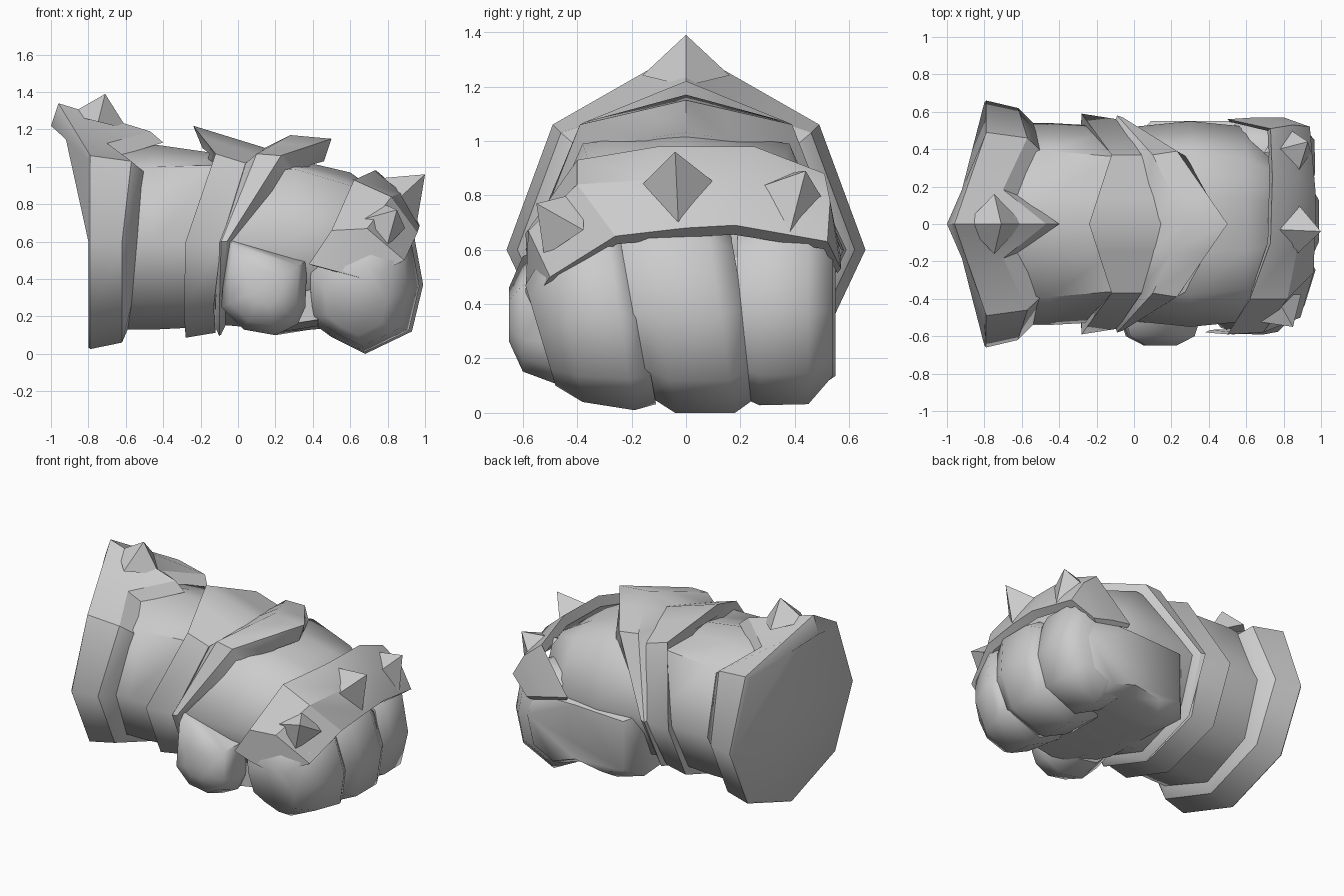
import bpy, bmesh, math
from mathutils import Vector

old = bpy.data.objects.get("Cube")
if old:
    bpy.data.objects.remove(old, do_unlink=True)

metal = bpy.data.materials.new("plain_grey")
metal.use_nodes = True
GREY = (0.6, 0.6, 0.6, 1)
metal.diffuse_color = GREY
metal.node_tree.nodes["Principled BSDF"].inputs["Base Color"].default_value = GREY

MID = 0.6  # height of the arm axis


def finish(name, bm, angle):
    bmesh.ops.recalc_face_normals(bm, faces=bm.faces)
    mesh = bpy.data.meshes.new(name)
    bm.to_mesh(mesh)
    bm.free()
    mesh.materials.append(metal)
    obj = bpy.data.objects.new(name, mesh)
    bpy.context.collection.objects.link(obj)
    bpy.ops.object.select_all(action="DESELECT")
    obj.select_set(True)
    bpy.context.view_layer.objects.active = obj
    bpy.ops.object.shade_smooth_by_angle(angle=math.radians(angle))


def loft(name, rings, angle=50):
    """Skin a row of closed point rings and cap both ends."""
    bm = bmesh.new()
    rows = [[bm.verts.new(p) for p in points] for points in rings]
    count = len(rows[0])
    for a, b in zip(rows, rows[1:]):
        for i in range(count):
            j = (i + 1) % count
            bm.faces.new((a[i], a[j], b[j], b[i]))
    bm.faces.new(rows[0])
    bm.faces.new(rows[-1])
    finish(name, bm, angle)


def ring(xs, r, top, shoulder=None, notch=None):
    """Mirrored arm section; xs run top, shoulder, side, lower, bottom."""
    d = r * math.sqrt(0.5)
    sy, sz = shoulder or (d, MID + d * 0.95)
    crest = Vector((xs[0], 0, top))
    upper = Vector((xs[1], sy, sz))
    between = crest.lerp(upper, 0.4)
    if notch is not None:
        between.x = notch
    half = [crest, between, upper, Vector((xs[2], r, MID)),
            Vector((xs[3], d, MID - d * 0.88)), Vector((xs[4], 0, MID - r * 0.87))]
    return half + [Vector((p.x, -p.y, p.z)) for p in half[-2:0:-1]]


def blob(name, profile, centre, stations, lean=0):
    """Rounded side profile, scaled about its centre along y."""
    cx, cz = centre
    loft(name, [[(cx + (x - cx) * s, y - lean * (z - cz), cz + (z - cz) * s)
                 for x, z in profile] for y, s in stations], 60)


def spike(name, base, apex, size, roll=0):
    """Four sided pyramid with its base square to its axis."""
    base, apex = Vector(base), Vector(apex)
    axis = (apex - base).normalized()
    side = axis.cross(Vector((0, 1, 0))).normalized()
    across = axis.cross(side)
    bm = bmesh.new()
    tip = bm.verts.new(apex)
    turns = [math.radians(roll + 90 * i) for i in range(4)]
    foot = [bm.verts.new(base - axis * 0.03 + (side * math.cos(t) + across * math.sin(t)) * size)
            for t in turns]
    for i in range(4):
        bm.faces.new((foot[i], foot[(i + 1) % 4], tip))
    bm.faces.new(foot)
    finish(name, bm, 10)


# Flared cuff with a raised back crest and a notched front rim
rim = ring((-.47, -.57, -.62, -.62, -.62), .62, 1.19, (.46, 1.03), notch=-.7)
loft("cuff", [
    ring((-1, -.8, -.8, -.8, -.8), .65, 1.22),
    ring((-.96, -.79, -.79, -.79, -.79), .66, 1.34, (.49, 1.06)),
    rim])
loft("cuff_rim", [rim, ring((-.4, -.49, -.54, -.57, -.59), .54, 1.13, notch=-.62)])

# Forearm sleeve
loft("wrist", [
    ring([-.7] * 5, .54, 1.13),
    ring([-.45] * 5, .54, 1.12, (.39, 1)),
    ring([-.1] * 5, .52, 1.07, (.36, 1.01))])

# Two overlapping chevron bands
loft("wrist_band", [
    ring((-.19, -.1, -.26, -.28, -.28), .52, 1.1, (.35, 1.03)),
    ring((-.24, -.12, -.28, -.29, -.28), .59, 1.22, (.37, 1.07)),
    ring((.15, .04, -.09, -.13, -.12), .56, 1.1, (.37, 1.02))])
loft("hand_band", [
    ring((.1, .02, -.11, -.12, -.12), .53, 1.08, (.36, 1)),
    ring((.28, .1, -.09, -.1, -.1), .58, 1.17, (.37, 1.07)),
    ring((.5, .23, -.06, -.09, -.09), .57, 1.15, (.39, 1.06)),
    ring((.46, .28, -.03, -.06, -.06), .5, 1.03, (.36, .98))], 40)

# Back of the hand, with the palm filling the space under it
loft("hand", [
    ring([-.1] * 5, .51, 1.02),
    ring([.3] * 5, .55, 1.04, (.38, .99)),
    ring([.6] * 5, .52, .97, (.35, .9)),
    ring([.82] * 5, .34, .8)], 62)
heel = [(0, .58), (.45, .6), (.82, .6), (.9, .4), (.84, .16), (.66, .07),
        (.45, .14), (.2, .1), (0, .16)]
blob("palm", heel, (.45, .4),
     [(-.42, .82), (-.2, .95), (.26, .98), (.45, 1), (.55, .8)])

# Three curled fingers
curl = [(.33, .5), (.35, .2), (.5, .09), (.68, 0), (.93, .12),
        (.99, .37), (.94, .64), (.78, .74), (.55, .72)]
blob("front_finger", curl, (.6, .2), [(-.51, .5), (-.41, .8), (-.22, .95), (-.14, .84)], .15)
blob("middle_finger", curl, (.68, .4), [(-.2, .84), (-.1, 1), (.12, 1), (.21, .84)], .15)
blob("rear_finger", curl, (.68, .4), [(.19, .84), (.27, .93), (.45, .92), (.54, .66)])

# Thumb folded against the near side
blob("thumb", [(-.06, .63), (.37, .5), (.36, .25), (.32, .16), (.2, .1), (.03, .13), (-.09, .25)],
     (.14, .36), [(-.3, .85), (-.46, 1), (-.6, .8), (-.65, .38)])

# Angular knuckle guard draped over the fingers
back = [(.38, -.58, .48), (.5, -.59, .66), (.62, -.4, .93), (.73, -.1, .98),
        (.74, .25, .98), (.73, .51, .88), (.5, .56, .6)]
ridge = [(.53, -.59, .44), (.69, -.58, .67), (.82, -.4, .84), (.88, -.1, .86),
         (.88, .25, .86), (.85, .53, .78), (.65, .57, .57)]
lip = [(.68, -.57, .4), (.89, -.5, .5), (.96, -.26, .65), (.97, 0, .68),
       (.97, .18, .69), (.94, .52, .63), (.8, .57, .53)]


def tucked(row):
    """Guard edge drawn in towards the hand."""
    return [Vector(p).lerp(Vector((.6, p[1] * .8, .4)), .12) for p in row]


sections = zip(tucked(back), back, ridge, lip, tucked(lip))
loft("knuckle_guard", list(sections), 28)

# Spikes
spike("front_knuckle_spike", (.79, -.47, .71), (.85, -.55, .77), .14, 45)
spike("middle_knuckle_spike", (.87, -.03, .84), (1, -.04, .96), .16)
spike("rear_knuckle_spike", (.84, .39, .79), (.93, .44, .89), .17)
spike("cuff_spike", (-.74, 0, 1.27), (-.71, 0, 1.39), .16)
